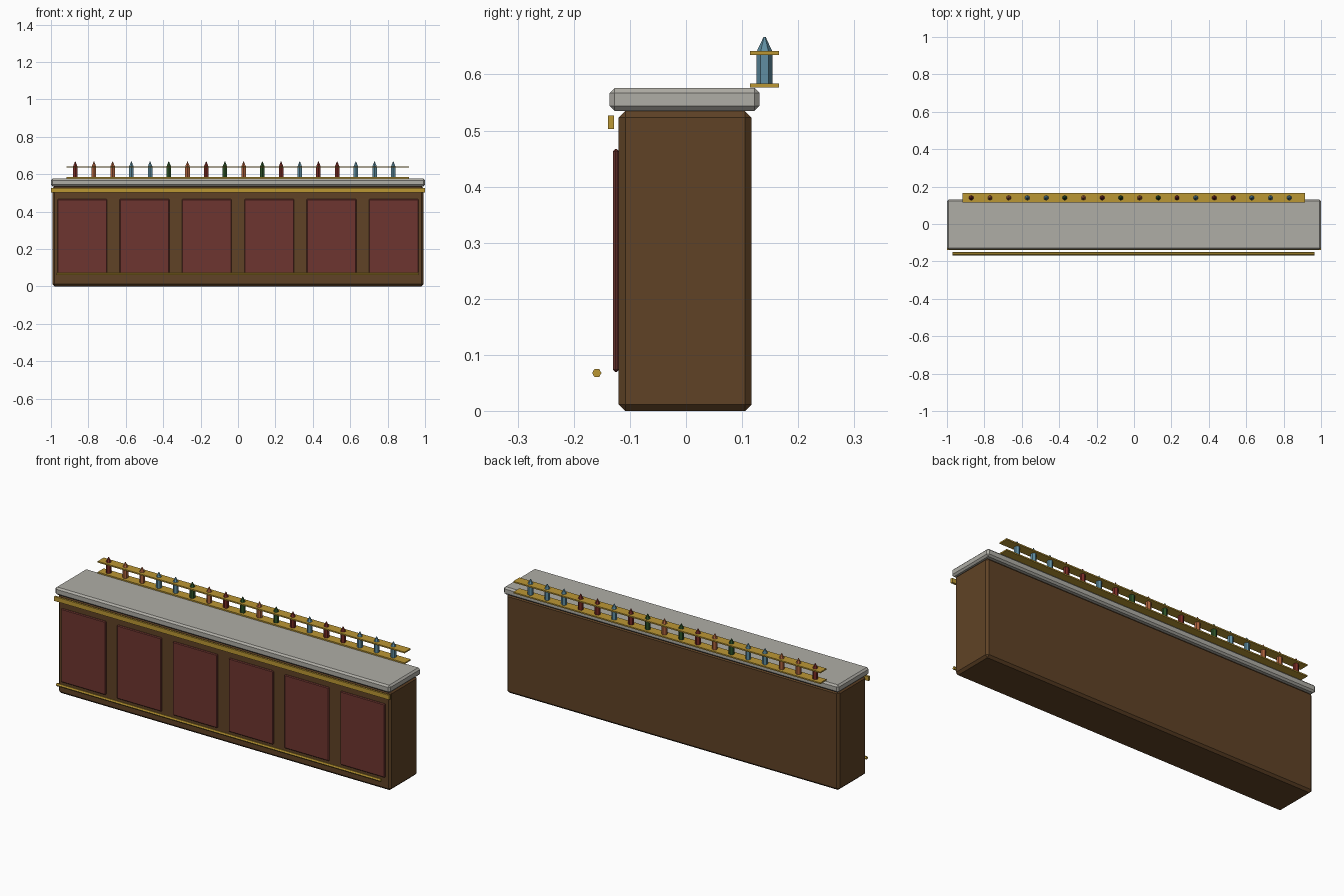
import bpy
import bmesh
from math import pi
from mathutils import Matrix

default = bpy.data.objects.get("Cube")
if default:
    bpy.data.objects.remove(default, do_unlink=True)


def material(name, r, g, b):
    m = bpy.data.materials.new(name)
    m.use_nodes = True
    m.diffuse_color = (r, g, b, 1)
    m.node_tree.nodes["Principled BSDF"].inputs["Base Color"].default_value = (r, g, b, 1)
    return m


wood = material("brown wood", .115, .055, .019)
leather = material("dark red panel", .155, .036, .029)
stone = material("pale grey stone", .43, .42, .38)
brass = material("brass", .50, .31, .034)
glass = {
    "R": material("red glass", .19, .024, .018),
    "O": material("amber glass", .42, .125, .048),
    "B": material("blue glass", .115, .27, .36),
    "G": material("green glass", .026, .085, .021),
}


def finish(name, bm, mat):
    bmesh.ops.recalc_face_normals(bm, faces=bm.faces)
    mesh = bpy.data.meshes.new(name)
    bm.to_mesh(mesh)
    bm.free()
    mesh.materials.append(mat)
    obj = bpy.data.objects.new(name, mesh)
    bpy.context.collection.objects.link(obj)
    return obj


def box(name, xs, ys, zs, mat, bevel=0):
    """Chamfered box spanning the given ranges."""
    bm = bmesh.new()
    bmesh.ops.create_cube(bm, size=1)
    for v in bm.verts:
        for i, (lo, hi) in enumerate((xs, ys, zs)):
            v.co[i] = hi if v.co[i] > 0 else lo
    if bevel:
        bmesh.ops.bevel(bm, geom=bm.edges[:], offset=bevel, segments=1,
                        affect="EDGES", clamp_overlap=True)
    return finish(name, bm, mat)


def bottle(name, x, y, mat):
    """Six-sided bottle built from a few rings."""
    profile = [(.014, .583), (.014, .641), (.005, .66), (.002, .667)]
    bm = bmesh.new()
    rings = []
    for r, z in profile:
        ring = bmesh.ops.create_circle(bm, segments=6, radius=r,
                                       matrix=Matrix.Translation((x, y, z)))
        rings.append(ring["verts"])
    for a, b in zip(rings, rings[1:]):
        for i in range(6):
            j = (i + 1) % 6
            bm.faces.new((a[i], a[j], b[j], b[i]))
    bm.faces.new(rings[0])
    bm.faces.new(rings[-1])
    return finish(name, bm, mat)


# Counter body and top
box("counter_body", (-.993, .993), (-.12, .117), (0, .535), wood, .012)
box("counter_top", (-1, 1), (-.136, .131), (.535, .576), stone, .009)

# Front panels
for i in range(6):
    cx = (i - 2.5) / 3
    box(f"front_panel_{i + 1}", (cx - .133, cx + .133), (-.13, -.119),
        (.07, .467), leather, .004)

# Brass trim and foot rail
box("front_trim", (-1, 1), (-.139, -.128), (.503, .527), brass)
bm = bmesh.new()
bmesh.ops.create_cone(bm, cap_ends=True, segments=6, radius1=.0083, radius2=.0083,
                      depth=1.935,
                      matrix=Matrix.Translation((-.002, -.159, .068)) @ Matrix.Rotation(pi / 2, 4, "Y"))
finish("foot_rail", bm, brass)

# Bottle shelves
for label, z in (("lower", .577), ("upper", .635)):
    box(f"{label}_shelf", (-.918, .915), (.114, .166), (z, z + .007), brass)

# Row of bottles
for i, key in enumerate("ROOBBGORGOGRBRRBBB"):
    bottle(f"bottle_{i + 1}", -.87 + i * .1, .14, glass[key])
